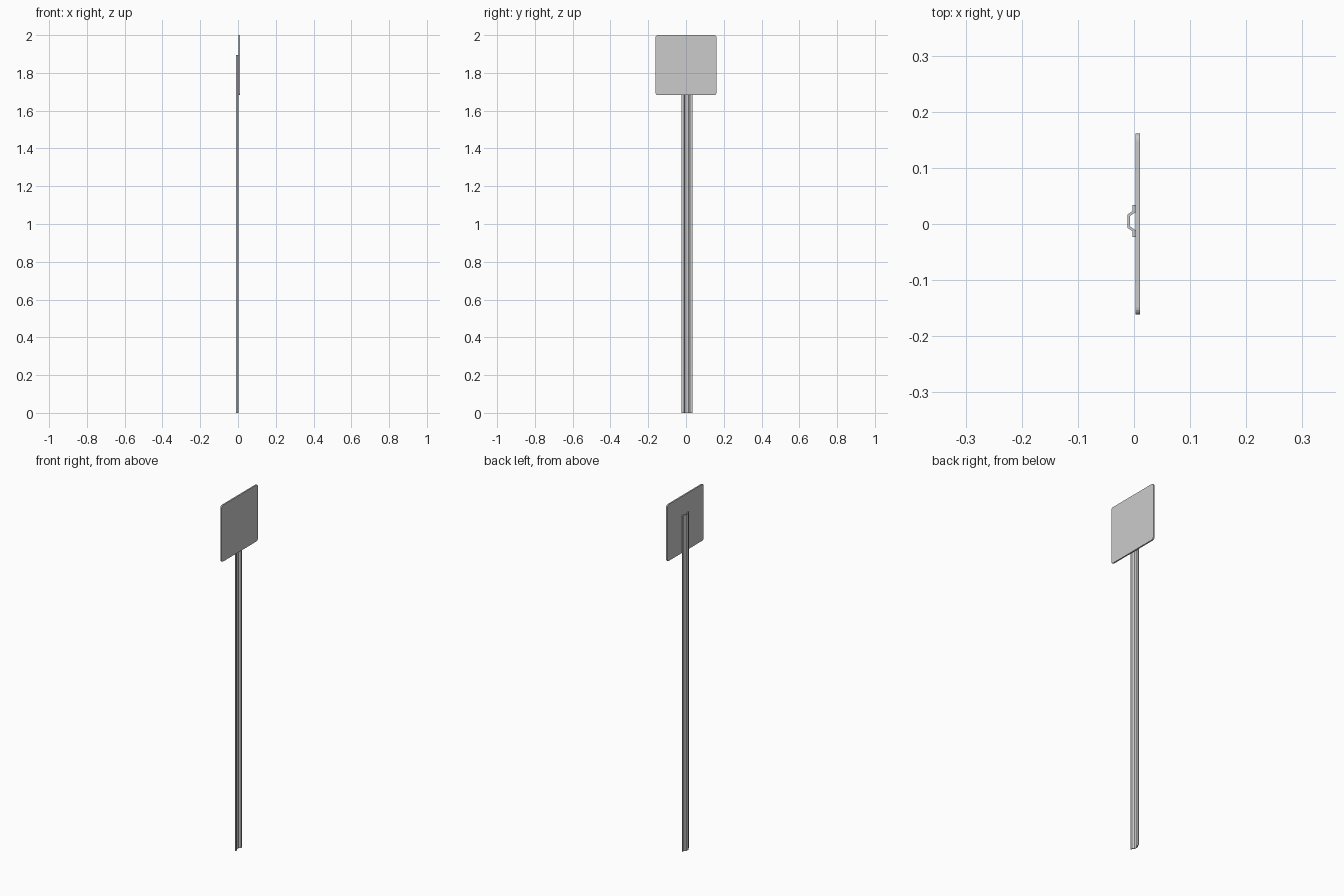
import bpy, bmesh, math

if "Cube" in bpy.data.objects:
    bpy.data.objects.remove(bpy.data.objects["Cube"])


def extrude_profile(name, points, offset):
    """Solid made by extruding a closed planar outline along an offset."""
    bm = bmesh.new()
    face = bm.faces.new([bm.verts.new(p) for p in points])
    res = bmesh.ops.extrude_face_region(bm, geom=[face], use_keep_orig=True)
    verts = [g for g in res["geom"] if isinstance(g, bmesh.types.BMVert)]
    bmesh.ops.translate(bm, verts=verts, vec=offset)
    bmesh.ops.recalc_face_normals(bm, faces=bm.faces)
    mesh = bpy.data.meshes.new(name)
    bm.to_mesh(mesh)
    bm.free()
    obj = bpy.data.objects.new(name, mesh)
    bpy.context.collection.objects.link(obj)
    return obj


# Hat-channel post: half profile (x, distance from post axis), mirrored
POST_Y = 0.005
outer = [(0.003, 0.0285), (-0.0025, 0.0285), (-0.0025, 0.018), (-0.0115, 0.012)]
inner = [(-0.0072, 0.009), (0.003, 0.0165)]
loop = outer + [(x, -y) for x, y in reversed(outer)]
loop += [(x, -y) for x, y in reversed(inner)] + inner
extrude_profile("post", [(x, POST_Y + y, 0) for x, y in loop], (0, 0, 1.895))

# Square sign plate with rounded corners
HALF, R, MID_Z, STEPS = 0.161, 0.012, 1.841, 4
HALF_Z = 2.0 - MID_Z
plate = []
for i, (sy, sz) in enumerate([(1, 1), (-1, 1), (-1, -1), (1, -1)]):
    for k in range(STEPS + 1):
        a = math.pi / 2 * (i + k / STEPS)
        plate.append((0.003, sy * (HALF - R) + R * math.cos(a),
                      MID_Z + sz * (HALF_Z - R) + R * math.sin(a)))
extrude_profile("sign_plate", plate, (0.008, 0, 0))
